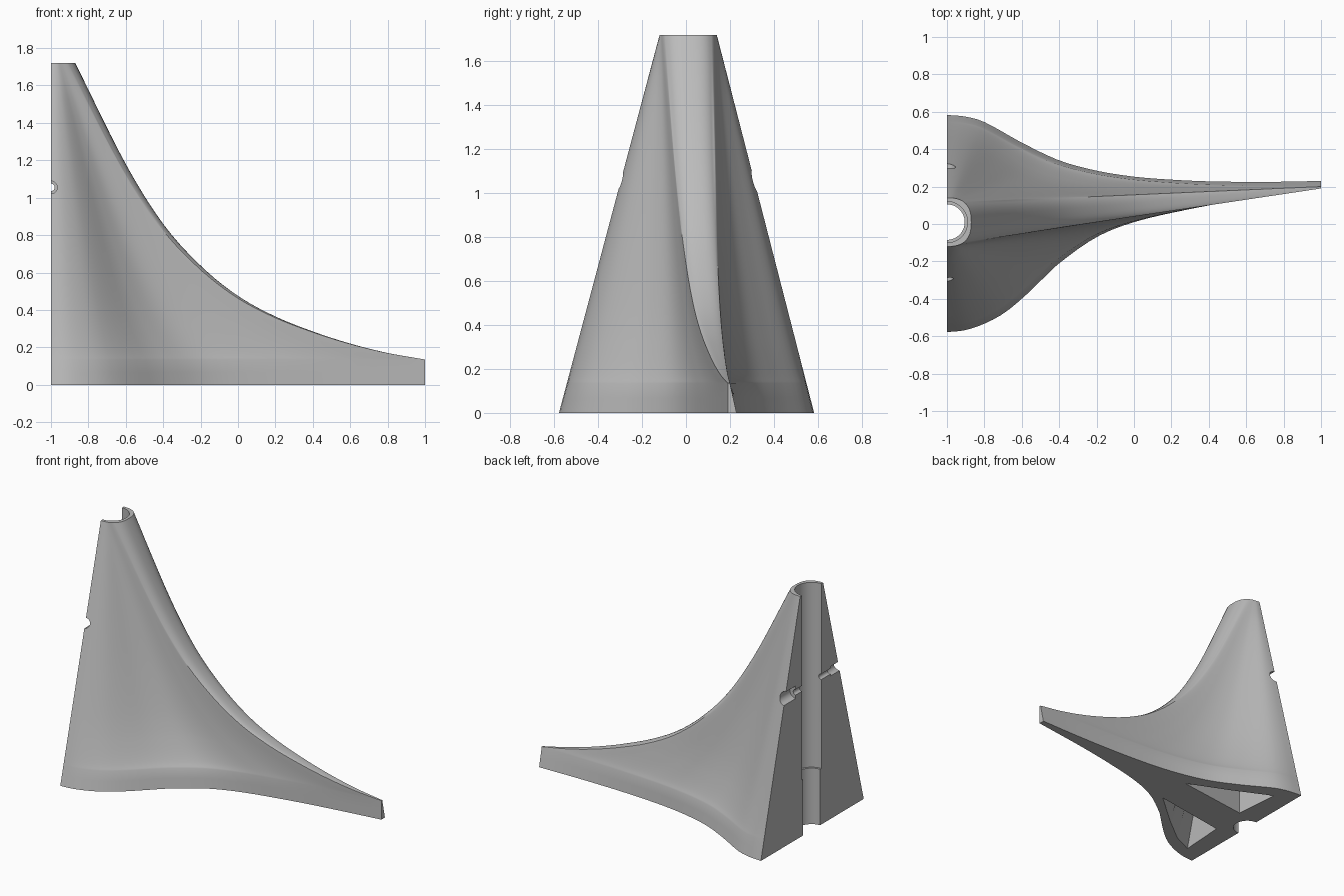
import bpy, bmesh, math
from mathutils import Matrix

if "Cube" in bpy.data.objects:
    bpy.data.objects.remove(bpy.data.objects["Cube"], do_unlink=True)

# One plain material
grey = bpy.data.materials.new("plain grey")
grey.use_nodes = True
colour = (0.5, 0.5, 0.5, 1)
grey.diffuse_color = colour
grey.node_tree.nodes["Principled BSDF"].inputs["Base Color"].default_value = colour

HEIGHT, END_H = 1.72, 0.135
X0, TIP_TOP = -1.0, -0.87


def smooth(x, table):
    """Smooth curve through a short table of points."""
    n = len(table)
    slope = []
    for i in range(n):
        a, b = table[max(i - 1, 0)], table[min(i + 1, n - 1)]
        slope.append((b[1] - a[1]) / (b[0] - a[0]))
    i = 0
    while i < n - 2 and x > table[i + 1][0]:
        i += 1
    (xa, ya), (xb, yb) = table[i], table[i + 1]
    h = xb - xa
    t = (x - xa) / h
    return ((2*t**3 - 3*t**2 + 1) * ya + (t**3 - 2*t**2 + t) * h * slope[i]
            + (3*t**2 - 2*t**3) * yb + (t**3 - t**2) * h * slope[i + 1])


# Base outline (back and front walls) and the ridge line
back = [(-1, .583), (-.9, .574), (-.8, .545), (-.6, .435), (-.4, .34), (-.2, .285),
        (0, .253), (.2, .237), (.4, .228), (.7, .225), (1, .23)]
front = [(-1, -.578), (-.9, -.567), (-.8, -.533), (-.7, -.48), (-.6, -.4), (-.5, -.305),
         (-.4, -.21), (-.2, -.07), (0, .01), (.3, .08), (.6, .133), (1, .19)]
ridge = [(-.87, 1.72), (-.6, 1.18), (-.4, .86), (-.2, .637), (0, .475),
         (.2, .365), (.4, .285), (.6, .22), (.8, .17), (1, .135)]


def top_point(deg):
    """Rounded outline of the top."""
    c, s = math.cos(math.radians(deg)), math.sin(math.radians(deg))
    p = 0.77
    return X0 + 0.13 * abs(c) ** p, 0.01 + 0.13 * math.copysign(abs(s) ** p, s)


def section(z, tip):
    """Horizontal outline at height z with the tip reaching x = tip."""
    f_tip = (tip - TIP_TOP) / (1 - TIP_TOP)
    k = min(z / END_H, 1) * 0.03
    n, nose = 36, 12
    pts = []

    def add(bx, by, deg, w):
        f = (1 - z / HEIGHT) * (1 - w) + f_tip * w
        tx, ty = top_point(deg)
        pts.append((tx + (bx - tx) * f, ty + (by - ty) * f, z))

    for i in range(n):
        q = i / n
        x = X0 + 2 * q ** 1.4
        add(x, smooth(x, front), -90 + 40 * q, (x + 1) / 2)
    for i in range(nose + 1):
        q = i / nose
        add(1, .19 + q * (.04 - k), -50 + 100 * q, 1)
    for i in reversed(range(n)):
        q = i / n
        x = X0 + 2 * q ** 1.4
        w = (x + 1) / 2
        add(x, smooth(x, back) - k * w * w, 90 - 40 * q, w)
    return pts


def new_object(name, bm):
    bmesh.ops.recalc_face_normals(bm, faces=bm.faces)
    mesh = bpy.data.meshes.new(name)
    bm.to_mesh(mesh)
    bm.free()
    obj = bpy.data.objects.new(name, mesh)
    bpy.context.collection.objects.link(obj)
    return obj


def loft(name, rings):
    bm = bmesh.new()
    rows = [[bm.verts.new(p) for p in ring] for ring in rings]
    m = len(rows[0])
    for a, b in zip(rows, rows[1:]):
        for i in range(m):
            j = (i + 1) % m
            bm.faces.new((a[i], a[j], b[j], b[i]))
    bm.faces.new(rows[0])
    bm.faces.new(rows[-1])
    return new_object(name, bm)


def cylinder(name, radius, axis, centre, length):
    bm = bmesh.new()
    turn = Matrix.Rotation(math.pi / 2, 4, 'X') if axis == 'Y' else Matrix()
    bmesh.ops.create_cone(bm, cap_ends=True, segments=48, radius1=radius, radius2=radius,
                          depth=length, matrix=Matrix.Translation(centre) @ turn)
    return new_object(name, bm)


# Buttress body
rings = [section(0, 1), section(END_H / 2, 1)]
ROWS = 40
for r in range(ROWS + 1):
    tip = 1 + (TIP_TOP - 1) * r / ROWS
    rings.append(section(smooth(tip, ridge), tip))
body = loft("buttress_body", rings)

# Stepped bore, cross holes and their counterbores
HOLE_Z = 1.055
cutters = [
    cylinder("upper_bore", .11, 'Z', (X0, .01, 1.2), 1.6),
    cylinder("lower_bore", .095, 'Z', (X0, .01, .4), 1.2),
    cylinder("cross_hole", .02, 'Y', (X0, 0, HOLE_Z), 1.6),
    cylinder("front_counterbore", .034, 'Y', (X0, -.5, HOLE_Z), .6),
    cylinder("back_counterbore", .045, 'Y', (X0, .5, HOLE_Z), .62),
]

# Tapered pockets opening at the bottom
POCKET_Z = 0.9
pockets = {
    "back_pocket": ([(-.86, .46), (-.83, .13), (-.29, .2), (-.6, .335)],
                    [(-.86, .24), (-.84, .13), (-.73, .14), (-.79, .19)]),
    "front_pocket": ([(-.87, -.47), (-.85, -.14), (-.3, -.05), (-.53, -.25), (-.72, -.4)],
                     [(-.86, -.22), (-.86, -.13), (-.74, -.06), (-.79, -.14), (-.83, -.19)]),
}
for name, (low, high) in pockets.items():
    e = 0.05
    below = [(a[0] - (b[0] - a[0]) * e / POCKET_Z, a[1] - (b[1] - a[1]) * e / POCKET_Z, -e)
             for a, b in zip(low, high)]
    cutters.append(loft(name, [below, [(x, y, POCKET_Z) for x, y in high]]))

for cutter in cutters:
    cutter.hide_render = True
    mod = body.modifiers.new(cutter.name, 'BOOLEAN')
    mod.operation = 'DIFFERENCE'
    mod.solver = 'EXACT'
    mod.object = cutter

# Bake the cuts and drop the cutters
deps = bpy.context.evaluated_depsgraph_get()
cut = bpy.data.meshes.new_from_object(body.evaluated_get(deps))
body.modifiers.clear()
body.data = cut
for cutter in cutters:
    bpy.data.objects.remove(cutter, do_unlink=True)
body.data.materials.clear()
body.data.materials.append(grey)
for p in body.data.polygons:
    p.material_index = 0

bpy.ops.object.select_all(action='DESELECT')
body.select_set(True)
bpy.context.view_layer.objects.active = body
bpy.ops.object.shade_smooth_by_angle(angle=math.radians(30))
